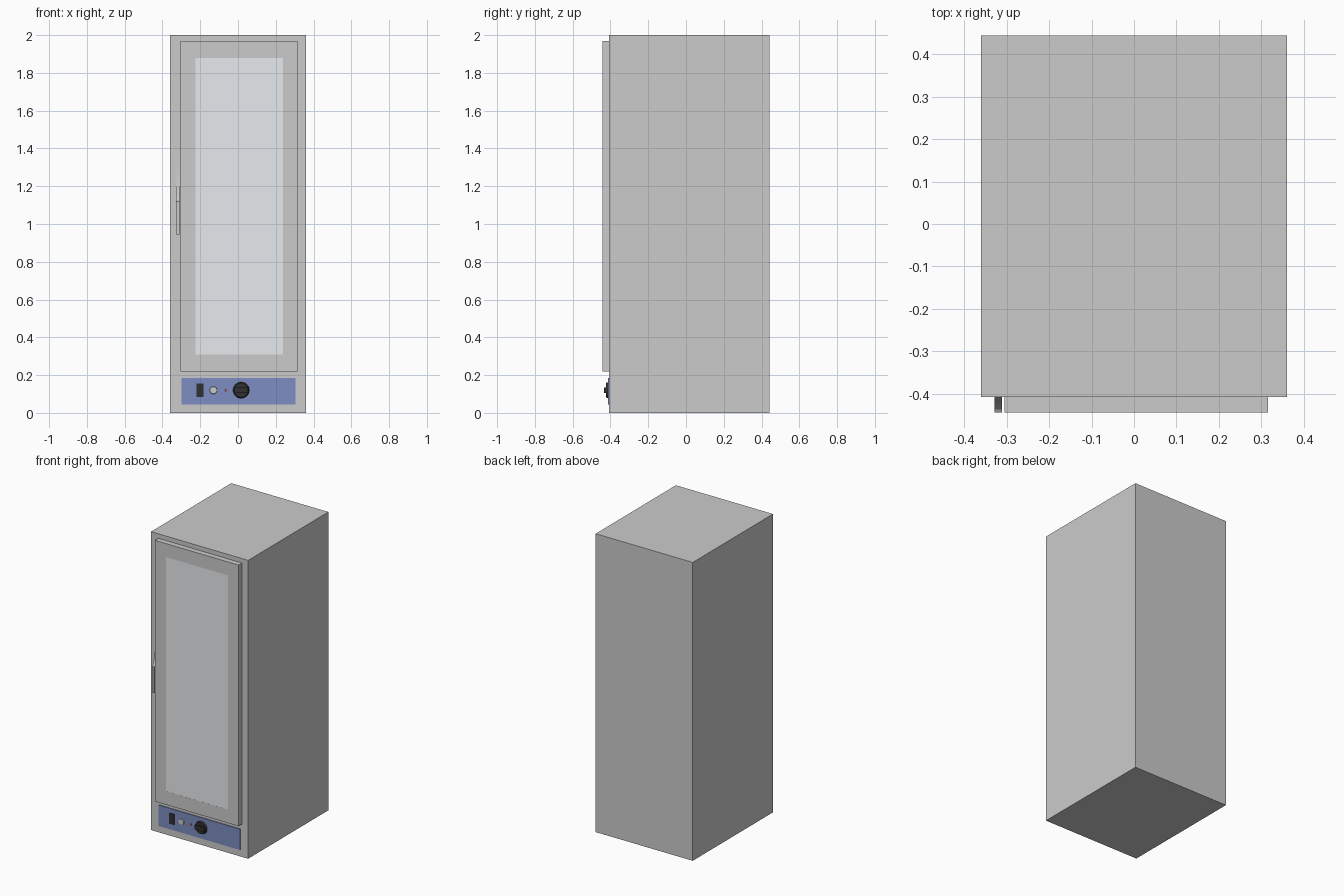
import bpy, bmesh, math
from mathutils import Matrix

if "Cube" in bpy.data.objects:
    bpy.data.objects.remove(bpy.data.objects["Cube"])


def material(name, rgb):
    m = bpy.data.materials.new(name)
    m.diffuse_color = (*rgb, 1)
    m.use_nodes = True
    m.node_tree.nodes["Principled BSDF"].inputs["Base Color"].default_value = m.diffuse_color
    return m


DARK = material("dark_grey", (0.58, 0.58, 0.58))
GLASS = material("glass", (0.80, 0.83, 0.86))
BLUE = material("blue", (0.20, 0.27, 0.54))
BLACK = material("black", (0.03, 0.03, 0.03))
WHITE = material("white", (0.9, 0.9, 0.88))
RED = material("red", (0.6, 0.1, 0.12))


def finish(name, bm, mat=None):
    bmesh.ops.recalc_face_normals(bm, faces=bm.faces)
    me = bpy.data.meshes.new(name)
    bm.to_mesh(me)
    bm.free()
    ob = bpy.data.objects.new(name, me)
    bpy.context.collection.objects.link(ob)
    if mat:
        me.materials.append(mat)
    return ob


def box(name, x, y, z, mat=None):
    bm = bmesh.new()
    bmesh.ops.create_cube(bm, size=1)
    for v in bm.verts:
        v.co = [r[0] + (c + 0.5) * (r[1] - r[0]) for c, r in zip(v.co, (x, y, z))]
    return finish(name, bm, mat)


def prism(name, pts, place, a, b, mat=None):
    """Extrude a 2D outline between depths a and b."""
    bm = bmesh.new()
    f = bm.faces.new([bm.verts.new(place(p, a)) for p in pts])
    ext = bmesh.ops.extrude_face_region(bm, geom=[f])["geom"]
    shift = place(pts[0], b)
    base = place(pts[0], a)
    for v in ext:
        if isinstance(v, bmesh.types.BMVert):
            v.co = [c + s - o for c, s, o in zip(v.co, shift, base)]
    return finish(name, bm, mat)


def disc(name, x, z, r1, r2, y0, y1, mat, seg=32):
    """Round part on the control panel, facing the front."""
    bm = bmesh.new()
    bmesh.ops.create_cone(bm, cap_ends=True, segments=seg, radius1=r1, radius2=r2, depth=y0 - y1)
    bmesh.ops.transform(bm, verts=bm.verts, matrix=Matrix.Translation((x, (y0 + y1) / 2, z))
                        @ Matrix.Rotation(math.pi / 2, 4, 'X'))
    ob = finish(name, bm, mat)
    bpy.context.view_layer.objects.active = ob
    ob.select_set(True)
    bpy.ops.object.shade_smooth_by_angle(angle=math.radians(35))
    ob.select_set(False)
    return ob


# Cabinet and door
FRONT = -0.407
box("cabinet", (-0.36, 0.36), (FRONT, 0.443), (0, 2))
box("door_slab", (-0.305, 0.315), (-0.441, FRONT), (0.22, 1.97))

# Mitred door frame around the glass
outer = [(-0.305, 0.22), (0.315, 0.22), (0.315, 1.97), (-0.305, 1.97)]
inner = [(-0.225, 0.31), (0.237, 0.31), (0.237, 1.88), (-0.225, 1.88)]
for i, side in enumerate(("bottom", "right", "top", "left")):
    j = (i + 1) % 4
    prism("door_frame_" + side, [outer[i], outer[j], inner[j], inner[i]],
          lambda p, d: (p[0], d, p[1]), -0.441, -0.443, DARK)
box("door_glass", (-0.225, 0.237), (-0.4425, -0.441), (0.31, 1.88), GLASS)

# Pull handle: slim fin with a curved upper half
profile = [(FRONT, 0.945), (-0.443, 0.945), (-0.443, 1.12)]
for k in range(1, 9):
    t = k / 8 * math.pi / 2
    profile.append((FRONT - 0.036 * (1 - math.sin(t)), 1.325 - 0.205 * math.cos(t)))
handle = prism("door_handle", profile, lambda p, d: (d, p[0], p[1]), -0.328, -0.311)

# Control panel
PANEL = -0.412
box("control_panel", (-0.30, 0.305), (PANEL, FRONT), (0.045, 0.185), BLUE)
box("rocker_switch", (-0.22, -0.182), (-0.418, PANEL), (0.085, 0.155), BLACK)
disc("indicator_button", -0.13, 0.12, 0.02, 0.018, PANEL, -0.418, WHITE)
disc("indicator_lamp", -0.062, 0.12, 0.007, 0.006, PANEL, -0.416, RED, 16)
disc("knob_base", 0.017, 0.12, 0.043, 0.038, PANEL, -0.424, BLACK)
box("knob_grip", (-0.02, 0.054), (-0.433, -0.424), (0.106, 0.134), BLACK)
